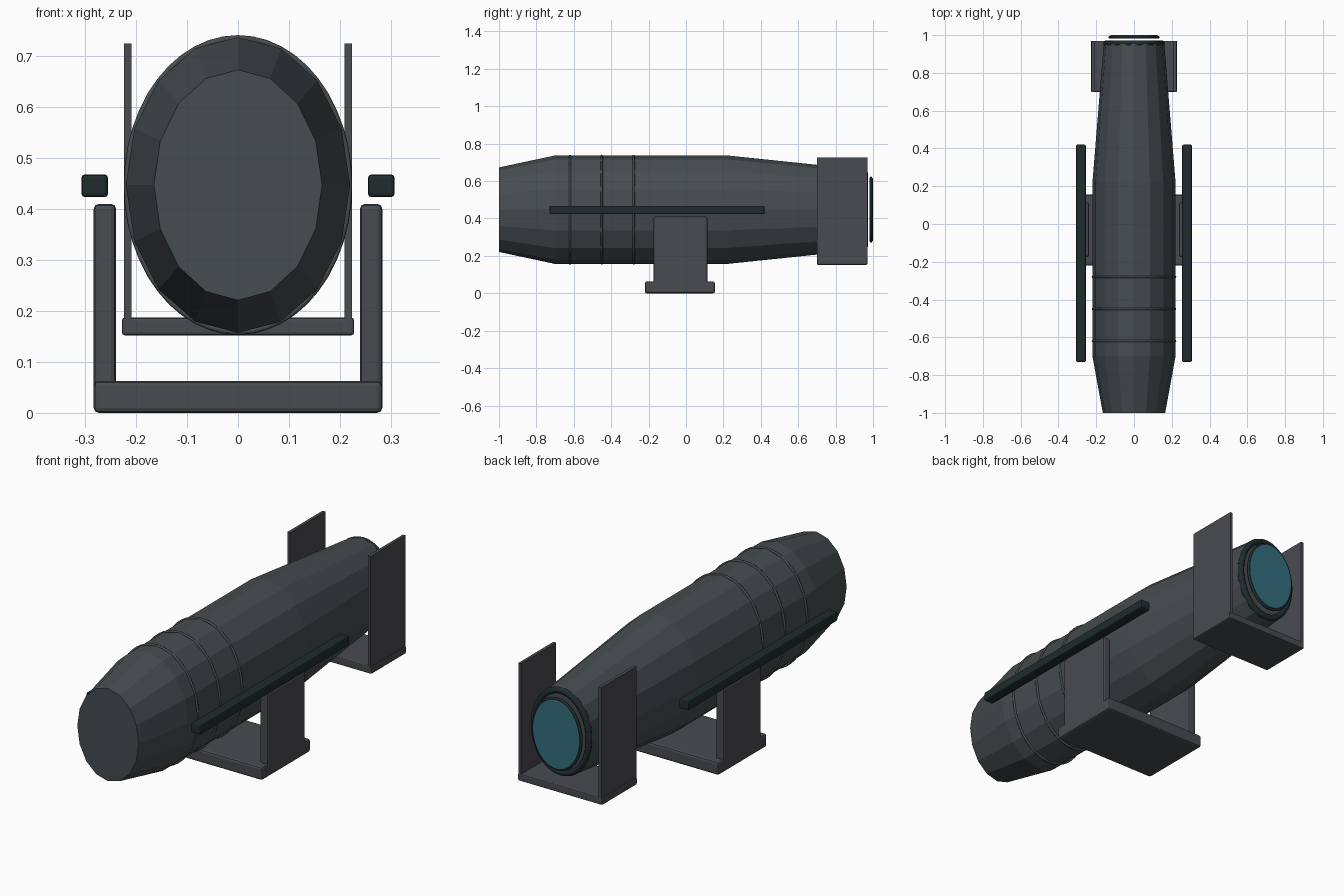
import bpy, bmesh, math

if "Cube" in bpy.data.objects:
    bpy.data.objects.remove(bpy.data.objects["Cube"])

CZ = 0.447  # height of the barrel axis


def material(name, rgb):
    m = bpy.data.materials.new(name)
    m.diffuse_color = (*rgb, 1)
    m.use_nodes = True
    m.node_tree.nodes["Principled BSDF"].inputs["Base Color"].default_value = m.diffuse_color
    return m


HULL = material("slate grey", (0.062, 0.072, 0.078))
FRAME = material("steel grey", (0.066, 0.069, 0.080))
DARK = material("green black", (0.014, 0.025, 0.026))
GLASS = material("teal glass", (0.033, 0.155, 0.205))


def finish(name, bm, mat, smooth=False):
    bmesh.ops.recalc_face_normals(bm, faces=bm.faces)
    mesh = bpy.data.meshes.new(name)
    bm.to_mesh(mesh)
    bm.free()
    mesh.materials.append(mat)
    ob = bpy.data.objects.new(name, mesh)
    bpy.context.collection.objects.link(ob)
    for p in mesh.polygons:
        p.use_smooth = smooth
    return ob


def loft(name, sections, sides, mat, closed=False, smooth=False):
    """Oval sections (y, x radius, z radius) joined along the y axis."""
    bm = bmesh.new()
    rings = []
    for y, rx, rz in sections:
        rings.append([bm.verts.new((rx * math.sin(a), y, CZ + rz * math.cos(a)))
                      for a in (2 * math.pi * i / sides for i in range(sides))])
    pairs = list(zip(rings, rings[1:]))
    if closed:
        pairs.append((rings[-1], rings[0]))
    else:
        bm.faces.new(rings[0])
        bm.faces.new(rings[-1])
    for r, s in pairs:
        for i in range(sides):
            j = (i + 1) % sides
            bm.faces.new((r[i], r[j], s[j], s[i]))
    return finish(name, bm, mat, smooth)


def oval_ring(name, y, rx, rz, t, mat):
    """Oval ring with a round cross-section of radius t."""
    tube = [2 * math.pi * k / 8 for k in range(8)]
    return loft(name, [(y + t * math.sin(a), rx + t * math.cos(a), rz + t * math.cos(a))
                       for a in tube], 48, mat, closed=True, smooth=True)


def box(name, x, y, z, mat, bevel=0):
    bm = bmesh.new()
    bmesh.ops.create_cube(bm, size=1)
    for v in bm.verts:
        v.co = [(r[0] + r[1]) / 2 + c * (r[1] - r[0]) for c, r in zip(v.co, (x, y, z))]
    ob = finish(name, bm, mat)
    if bevel:
        mod = ob.modifiers.new("rounded edges", 'BEVEL')
        mod.width = bevel
        mod.segments = 2
    return ob


# Faceted barrel, tapered at both ends
loft("barrel", [(-1, 0.165, 0.226), (-0.70, 0.22, 0.29),
                (0.22, 0.22, 0.29), (0.96, 0.16, 0.213)], 16, HULL)

# Thin bands around the barrel
for i, y in enumerate((-0.62, -0.45, -0.28)):
    oval_ring(f"band_{i + 1}", y, 0.218, 0.288, 0.006, HULL)

# Rear collar, lens rim and lens
oval_ring("rear_collar", 0.957, 0.148, 0.199, 0.015, DARK)
oval_ring("lens_rim", 0.989, 0.128, 0.170, 0.007, DARK)
loft("lens", [(0.982, 0.125, 0.167), (0.998, 0.125, 0.167), (1.0, 0.122, 0.164)], 48, GLASS)

# Stand base and rear tray
box("stand_base", (-0.283, 0.283), (-0.22, 0.155), (0, 0.063), FRAME, 0.01)
box("rear_tray", (-0.228, 0.228), (0.70, 0.97), (0.152, 0.187), FRAME, 0.006)

# Paired uprights, side rails and rear shields
for side, s in (("left", -1), ("right", 1)):
    def span(a, b):
        return tuple(sorted((s * a, s * b)))
    box(f"{side}_upright", span(0.239, 0.283), (-0.175, 0.115), (0.04, 0.41), FRAME, 0.01)
    box(f"{side}_rail", span(0.255, 0.307), (-0.73, 0.42), (0.423, 0.468), DARK, 0.007)
    box(f"{side}_rear_shield", span(0.209, 0.224), (0.70, 0.97), (0.17, 0.725), FRAME)
